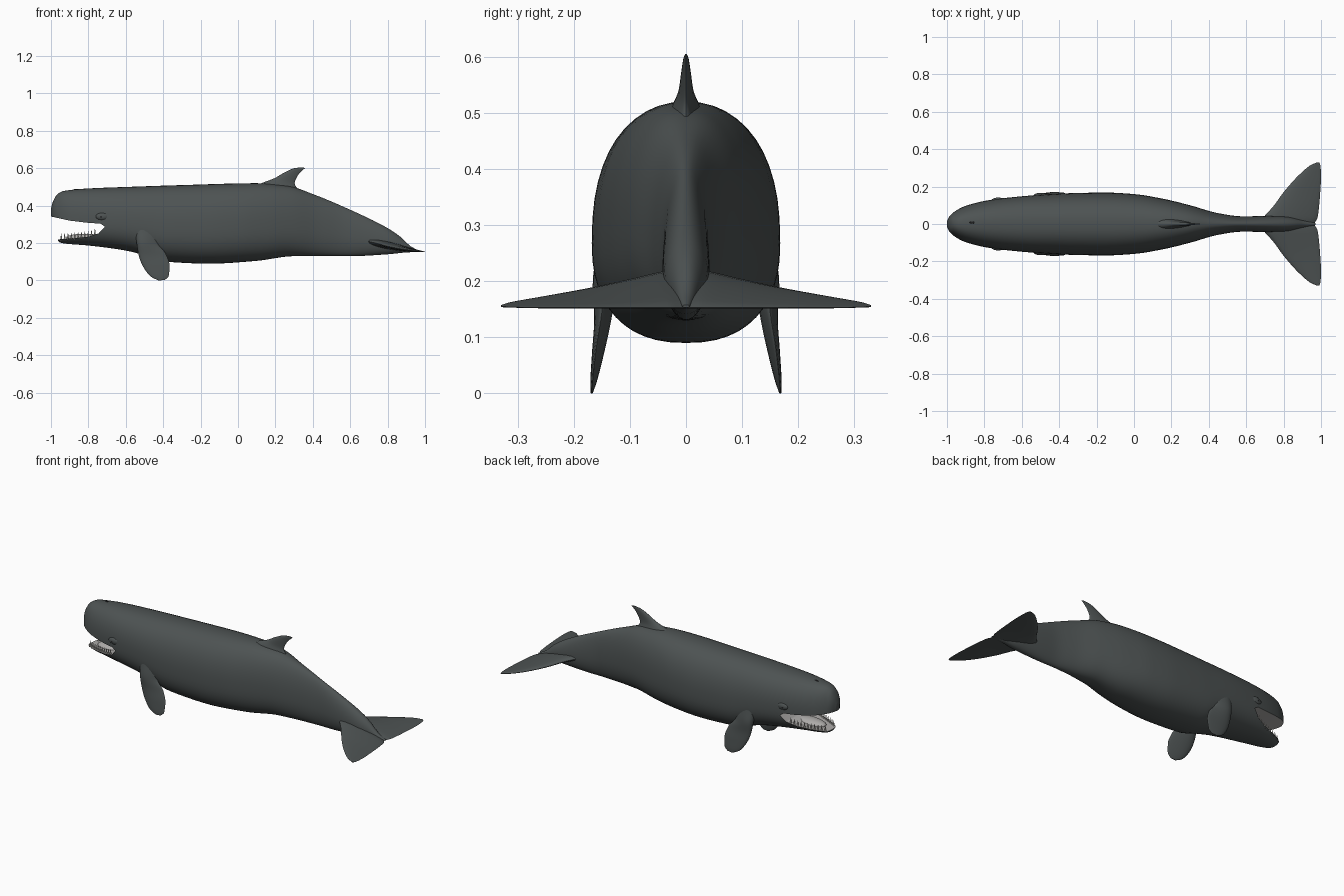
import bpy, bmesh, math
from mathutils import Vector

cube = bpy.data.objects.get("Cube")
if cube:
    bpy.data.objects.remove(cube, do_unlink=True)


def material(name, colour):
    mat = bpy.data.materials.new(name)
    mat.use_nodes = True
    mat.diffuse_color = (*colour, 1)
    bsdf = next(n for n in mat.node_tree.nodes if n.type == 'BSDF_PRINCIPLED')
    bsdf.inputs["Base Color"].default_value = (*colour, 1)
    return mat


skin = material("slate skin", (0.075, 0.086, 0.086))
lining = material("pale mouth lining", (0.42, 0.41, 0.40))
ivory = material("ivory teeth", (0.55, 0.54, 0.50))
dark = material("dark eye", (0.015, 0.015, 0.016))


def smooth_curve(points, x):
    """Monotone cubic through (x, value) points."""
    n = len(points)
    slopes = [(points[i + 1][1] - points[i][1]) / (points[i + 1][0] - points[i][0])
              for i in range(n - 1)]
    tangents = [slopes[0]]
    for a, b in zip(slopes, slopes[1:]):
        tangents.append(2 * a * b / (a + b) if a * b > 0 else 0)
    tangents.append(slopes[-1])
    x = min(max(x, points[0][0]), points[-1][0])
    i = 0
    while i < n - 2 and x > points[i + 1][0]:
        i += 1
    h = points[i + 1][0] - points[i][0]
    t = (x - points[i][0]) / h
    return (points[i][1] * (1 + 2 * t) * (1 - t) ** 2 + points[i + 1][1] * t * t * (3 - 2 * t)
            + h * t * (1 - t) * (tangents[i] * (1 - t) - tangents[i + 1] * t))


def finish(obj, angle=50):
    bpy.ops.object.select_all(action='DESELECT')
    obj.select_set(True)
    bpy.context.view_layer.objects.active = obj
    bpy.ops.object.shade_smooth_by_angle(angle=math.radians(angle))


def mesh_object(name, bm, *mats):
    bmesh.ops.recalc_face_normals(bm, faces=bm.faces[:])
    mesh = bpy.data.meshes.new(name)
    bm.to_mesh(mesh)
    bm.free()
    for mat in mats:
        mesh.materials.append(mat)
    obj = bpy.data.objects.new(name, mesh)
    bpy.context.collection.objects.link(obj)
    return obj


def loft(name, rings, *mats):
    bm = bmesh.new()
    loops = [[bm.verts.new(p) for p in ring] for ring in rings]
    for a, b in zip(loops, loops[1:]):
        for i in range(len(a)):
            j = (i + 1) % len(a)
            bm.faces.new((a[i], a[j], b[j], b[i]))
    bm.faces.new(loops[0])
    bm.faces.new(loops[-1])
    return mesh_object(name, bm, *mats)


def fin(name, stations, axis, steps=6, sides=20):
    """Tapered blade; a station is (lead point, trail point, half thickness)."""
    rows = [(*lead, *trail, t) for lead, trail, t in stations]
    columns = [list(enumerate(c)) for c in zip(*rows)]
    rings = []
    for s in range((len(rows) - 1) * steps + 1):
        v = [smooth_curve(c, s / steps) for c in columns]
        lead, trail = Vector(v[:3]), Vector(v[3:6])
        ring = []
        for k in range(sides):
            a = math.tau * k / sides
            u = (1 - math.cos(a)) / 2
            ring.append(lead.lerp(trail, u)
                        + Vector(axis) * v[6] * math.sin(a) * (1.3 - 0.8 * u))
        rings.append(ring)
    obj = loft(name, rings, skin)
    finish(obj)
    return obj


def ellipsoid(name, centre, size, mat):
    bm = bmesh.new()
    bmesh.ops.create_uvsphere(bm, u_segments=20, v_segments=12, radius=1)
    for v in bm.verts:
        v.co = Vector(c + s * p for c, s, p in zip(centre, size, v.co))
    finish(mesh_object(name, bm, mat))


# Body outline along its length: back, belly and half width
back = [(-1, .385), (-.99, .42), (-.965, .462), (-.93, .479), (-.8, .492), (-.6, .50),
        (-.3, .51), (.1, .52), (.27, .505), (.4, .462), (.6, .378), (.8, .28),
        (.87, .232), (.92, .185), (.97, .158)]
belly = [(-1, .34), (-.98, .29), (-.96, .208), (-.93, .198), (-.8, .187), (-.6, .16),
         (-.5, .135), (-.38, .1), (-.15, .09), (.1, .105), (.3, .13), (.6, .13),
         (.8, .14), (.9, .15), (.97, .153)]
girth = [(-1, .015), (-.985, .043), (-.95, .073), (-.9, .097), (-.8, .123), (-.7, .138),
         (-.5, .156), (-.3, .166), (-.15, .168), (0, .16), (.15, .136), (.3, .1),
         (.45, .058), (.58, .041), (.7, .042), (.8, .04), (.9, .02), (.97, .006)]


def section(x):
    top, bottom, width = (smooth_curve(c, x) for c in (back, belly, girth))
    return top, bottom, width, bottom + 0.42 * (top - bottom)


def half_width(x, z):
    top, bottom, width, mid = section(x)
    t = (z - mid) / (top - mid) if z > mid else (mid - z) / (mid - bottom)
    return width * max(0, 1 - t ** 2.3) ** (1 / 2.3)


def body_ring(x, sides=48):
    top, bottom, width, mid = section(x)
    power = 2 / (2.35 if x < .2 else max(2, 2.35 - (x - .2)))
    ring = []
    for k in range(sides):
        c, s = math.cos(math.tau * k / sides), math.sin(math.tau * k / sides)
        height = top - mid if s > 0 else mid - bottom
        ring.append((x, math.copysign(abs(c) ** power * width, c),
                     mid + math.copysign(abs(s) ** power * height, s)))
    return ring


nose = [-1 + .1 * (i / 16) ** 1.6 for i in range(16)]
body = loft("body", [body_ring(x) for x in nose + [-.9 + 1.87 * i / 75 for i in range(76)]],
            skin, lining)

# Open mouth, cut as a wedge whose walls become the pale lining
mouth = [(-1.1, .36), (-1, .342), (-.9, .32), (-.8, .308), (-.735, .304), (-.712, .288),
         (-.745, .252), (-.8, .234), (-.88, .225), (-.96, .22), (-1.1, .216)]
cutter = loft("mouth_cutter", [[(x, y, z) for x, z in mouth] for y in (-.3, .3)], skin, lining)
for face in cutter.data.polygons:
    face.material_index = 1
cutter.hide_render = True
cut = body.modifiers.new("mouth", 'BOOLEAN')
cut.object, cut.operation, cut.solver = cutter, 'DIFFERENCE', 'EXACT'
bpy.context.view_layer.objects.active = body
bpy.ops.object.modifier_apply(modifier=cut.name)
bpy.data.objects.remove(cutter, do_unlink=True)
finish(body, 40)

# Tongue and lower teeth
ellipsoid("tongue", (-.82, 0, .228), (.1, .045, .022), lining)
floor = [(x, z) for x, z in reversed(mouth[6:])]
floor.sort()
bm = bmesh.new()
for i in range(11):
    x = -.945 + .018 * i
    z = smooth_curve(floor, x)
    for side in (-1, 1):
        made = bmesh.ops.create_cone(bm, segments=8, radius1=.006, radius2=.001,
                                     depth=.036, cap_ends=True)
        place = Vector((x, side * (half_width(x, z) - .009), z + .012))
        bmesh.ops.translate(bm, verts=made["verts"], vec=place)
finish(mesh_object("teeth", bm, ivory))

# Dorsal fin
fin("dorsal_fin", [((.08, 0, .49), (.4, 0, .44), .036),
                   ((.12, 0, .517), (.33, 0, .48), .028),
                   ((.195, 0, .547), (.303, 0, .52), .014),
                   ((.25, 0, .578), (.318, 0, .558), .009),
                   ((.3, 0, .6), (.342, 0, .587), .005),
                   ((.335, 0, .605), (.36, 0, .602), .002)], (0, 1, 0))

# Tail flukes, mirrored from one half
half = [((.98, .33, .156), (.99, .329, .155), .002),
        ((.945, .315, .160), (.997, .31, .154), .004),
        ((.88, .26, .168), (1, .25, .153), .008),
        ((.8, .17, .183), (.995, .16, .153), .012),
        ((.745, .095, .198), (.988, .08, .153), .016),
        ((.7, .045, .208), (.98, .03, .153), .02),
        ((.66, 0, .215), (.965, 0, .153), .022)]
other = [((a[0], -a[1], a[2]), (b[0], -b[1], b[2]), t) for a, b, t in half[-2::-1]]
fin("tail_flukes", half + other, (0, 0, 1))

# Flippers, eyes and brows on both flanks
for side, label in ((-1, "near"), (1, "far")):
    flipper = [((-.55, .13, .27), (-.42, .13, .28), .025),
               ((-.542, .143, .2), (-.43, .145, .205), .023),
               ((-.53, .147, .13), (-.387, .15, .145), .016),
               ((-.505, .155, .07), (-.366, .16, .08), .011),
               ((-.465, .164, .02), (-.37, .166, .026), .006),
               ((-.425, .168, 0), (-.39, .168, .003), .002)]
    fin(label + "_flipper", [((a[0], side * a[1], a[2]), (b[0], side * b[1], b[2]), t)
                             for a, b, t in flipper], (0, 1, 0))
    ellipsoid(label + "_brow", (-.725, side * .128, .342), (.036, .013, .02), skin)
    ellipsoid(label + "_eye", (-.732, side * .136, .34), (.009, .006, .006), dark)

# Blowhole
ellipsoid("blowhole", (-.865, .008, .486), (.014, .006, .004), dark)
